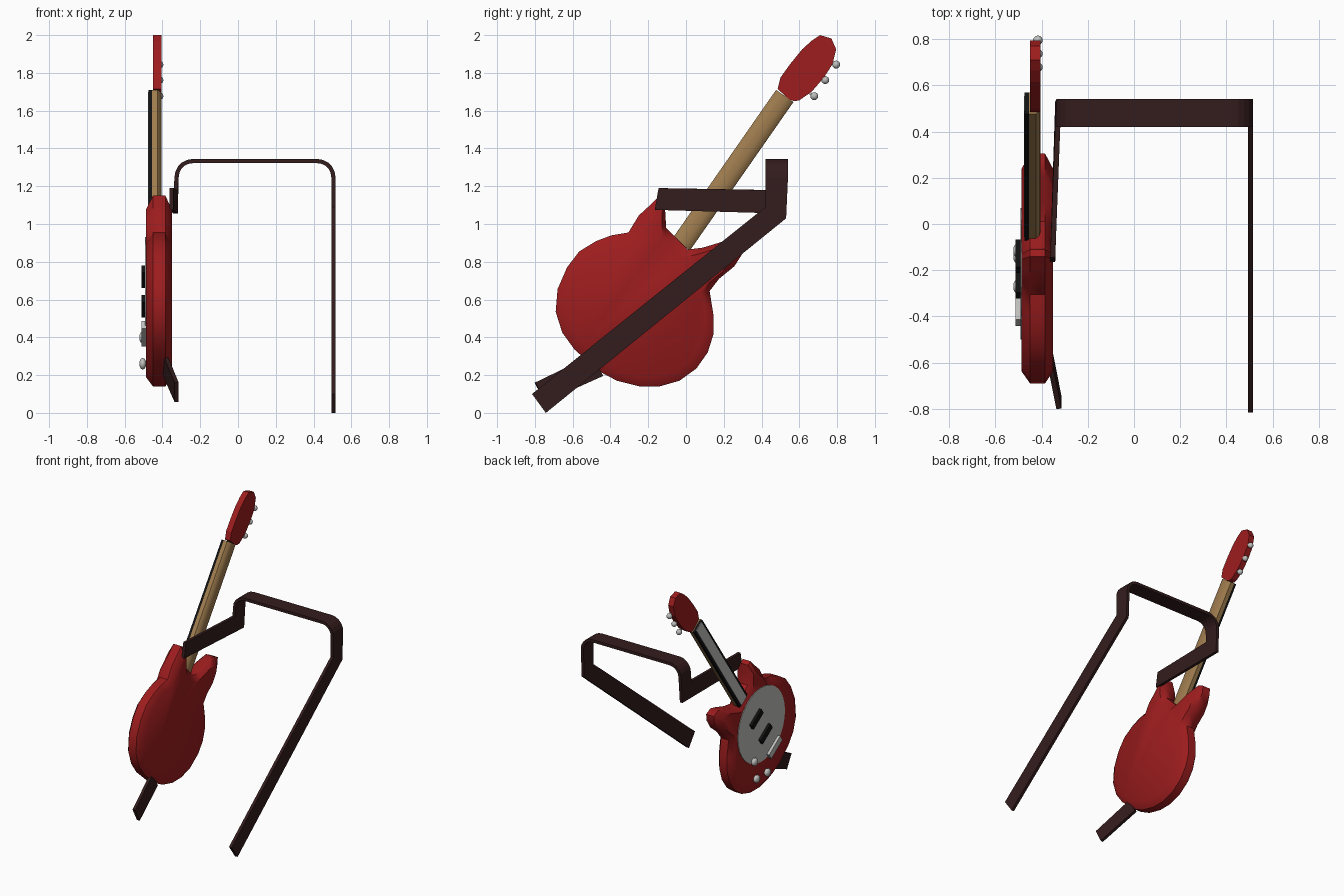
import bpy, bmesh, math
from mathutils import Vector

if "Cube" in bpy.data.objects:
    bpy.data.objects.remove(bpy.data.objects["Cube"])


def material(name, rgb):
    m = bpy.data.materials.new(name)
    m.diffuse_color = (*rgb, 1)
    m.use_nodes = True
    m.node_tree.nodes["Principled BSDF"].inputs["Base Color"].default_value = m.diffuse_color
    return m


RED = material("red lacquer", (0.34, 0.012, 0.013))
TAN = material("tan wood", (0.35, 0.205, 0.078))
BROWN = material("dark brown leather", (0.034, 0.0115, 0.012))
METAL = material("light grey metal", (0.52, 0.52, 0.51))
BLACK = material("black", (0.006, 0.006, 0.006))

# Neck direction and its perpendicular in the (y, z) plane
AXIS = Vector((0.572, 0.820))
SIDE = Vector((-0.820, 0.572))


def finish(name, bm, mat, angle=None):
    bmesh.ops.recalc_face_normals(bm, faces=bm.faces)
    mesh = bpy.data.meshes.new(name)
    bm.to_mesh(mesh)
    bm.free()
    mesh.materials.append(mat)
    ob = bpy.data.objects.new(name, mesh)
    bpy.context.collection.objects.link(ob)
    if angle:
        bpy.ops.object.select_all(action='DESELECT')
        ob.select_set(True)
        bpy.context.view_layer.objects.active = ob
        bpy.ops.object.shade_smooth_by_angle(angle=math.radians(angle))
    return ob


def loft(name, rings, mat, angle=None):
    """Skin closed rings of 3D points and cap both ends."""
    bm = bmesh.new()
    vs = [[bm.verts.new(p) for p in ring] for ring in rings]
    n = len(vs[0])
    for a, b in zip(vs, vs[1:]):
        for i in range(n):
            j = (i + 1) % n
            bm.faces.new((a[i], a[j], b[j], b[i]))
    bm.faces.new(vs[0])
    bm.faces.new(vs[-1])
    return finish(name, bm, mat, angle)


def slab(name, pts, x0, x1, mat, angle=None):
    return loft(name, [[(x, y, z) for y, z in pts] for x in (x0, x1)], mat, angle)


def bar(name, centre, along, across, x0, x1, mat):
    """Box lying on the guitar face, turned with the neck."""
    c = Vector(centre)
    pts = [c + AXIS * along / 2 * a + SIDE * across / 2 * s
           for a, s in ((-1, -1), (1, -1), (1, 1), (-1, 1))]
    return slab(name, pts, x0, x1, mat)


def circle(cy, cz, r, n):
    return [(cy + r * math.cos(2 * math.pi * i / n),
             cz + r * math.sin(2 * math.pi * i / n)) for i in range(n)]


# Body: horned outline with a chamfer on both faces
OUTLINE = [
    (-.14, 1.15), (-.19, 1.10), (-.25, 1.045), (-.305, .955), (-.395, .94),
    (-.475, .91), (-.565, .855), (-.63, .77), (-.68, .655), (-.69, .535),
    (-.655, .425), (-.59, .335), (-.46, .22), (-.365, .17), (-.245, .14),
    (-.14, .14), (-.035, .17), (.055, .235), (.115, .32), (.145, .415),
    (.145, .52), (.125, .645), (.175, .71), (.255, .775), (.30, .845),
    (.305, .895), (.255, .92), (.205, .91), (.09, .875), (.01, .865),
    (-.055, .93), (-.105, .98), (-.11, 1.065), (-.11, 1.13)]


def body_ring(x, s):
    return [(x, -.25 + (y + .25) * s, .55 + (z - .55) * s) for y, z in OUTLINE]


loft("body", [body_ring(-.487, .88), body_ring(-.45, 1),
              body_ring(-.385, 1), body_ring(-.35, .88)], RED, 40)

# Pickguard, pickups and bridge on the body face
slab("pickguard", circle(-.215, .645, .285, 32), -.4915, -.486, METAL)
for i, c in enumerate(((-.14, .72), (-.25, .565))):
    bar(f"pickup_{i + 1}", c, .045, .145, -.512, -.489, BLACK)
bar("bridge", (-.36, .42), .05, .165, -.512, -.486, METAL)

# Control knobs: short stem with a rounded cap
for i, (y, z) in enumerate(((-.115, .40), (-.27, .26), (-.14, .26))):
    rings = [[(x, py, pz) for py, pz in circle(y, z, r, 12)]
             for x, r in ((-.48, .014), (-.490, .016), (-.493, .026),
                          (-.504, .031), (-.515, .026), (-.522, .012))]
    loft(f"knob_{i + 1}", rings, METAL, 50)

# Neck with rounded back, fretboard and string strip
BASE, NUT = Vector((-.025, .892)), Vector((.523, 1.678))
PROFILE = [(-.455, -.056), (-.425, -.056), (-.410, -.040), (-.404, -.015),
           (-.404, .015), (-.410, .040), (-.425, .056), (-.455, .056)]
loft("neck", [[(x, *(c + SIDE * s)) for x, s in PROFILE] for c in (BASE, NUT)],
     TAN, 40)
MID, LENGTH = (BASE + NUT) / 2, (NUT - BASE).length
bar("fretboard", MID, LENGTH, .112, -.473, -.455, BLACK)
bar("strings", MID, LENGTH, .075, -.477, -.472, METAL)

# Headstock and tuning pegs
HEAD = [(.485, 1.715), (.50, 1.775), (.55, 1.845), (.615, 1.925), (.665, 1.97),
        (.71, 2.0), (.77, 1.982), (.795, 1.925), (.775, 1.845), (.73, 1.775),
        (.665, 1.70), (.60, 1.655), (.575, 1.65), (.545, 1.66)]
slab("headstock", HEAD, -.45, -.405, RED)
for i, (y, z) in enumerate(((.795, 1.844), (.737, 1.762), (.679, 1.677))):
    bm = bmesh.new()
    bmesh.ops.create_uvsphere(bm, u_segments=12, v_segments=8, radius=.021)
    bmesh.ops.translate(bm, verts=bm.verts, vec=(-.416, y, z))
    finish(f"tuning_peg_{i + 1}", bm, METAL, 60)
    stem = Vector((y, z))
    bar(f"peg_stem_{i + 1}", stem - Vector((.025, -.017)), .014, .06,
        -.423, -.409, METAL)


def ribbon(name, pairs):
    """Flat strap through pairs of edge points, given thickness."""
    bm = bmesh.new()
    vs = [[bm.verts.new(p) for p in pair] for pair in pairs]
    for a, b in zip(vs, vs[1:]):
        bm.faces.new((a[0], a[1], b[1], b[0]))
    ob = finish(name, bm, BROWN)
    mod = ob.modifiers.new("thickness", 'SOLIDIFY')
    mod.thickness, mod.offset, mod.use_even_offset = .022, 0, True


# Shoulder strap: from the horn, over the shoulder and down the far side
R = .085
LEFT, RIGHT, TOP = -.325, .505, 1.333
pairs = [((-.352, -.145, 1.19), (-.352, -.165, 1.075)),
         ((LEFT - .005, .42, 1.18), (LEFT - .005, .53, 1.055))]
for cx, start in ((LEFT + R, 180), (RIGHT - R, 90)):
    for k in range(6):
        a = math.radians(start - 18 * k)
        x, z = cx + R * math.cos(a), TOP - R + R * math.sin(a)
        pairs.append(((x, .42, z), (x, .54, z)))
pairs += [((RIGHT, .42, 1.09), (RIGHT, .53, 1.03)),
          ((RIGHT, -.815, .10), (RIGHT, -.742, .0))]
ribbon("shoulder_strap", pairs)

# Loose strap end at the bottom of the body
ribbon("strap_end", [((-.385, -.50, .305), (-.385, -.44, .195)),
                     ((-.325, -.80, .16), (-.325, -.745, .058))])
